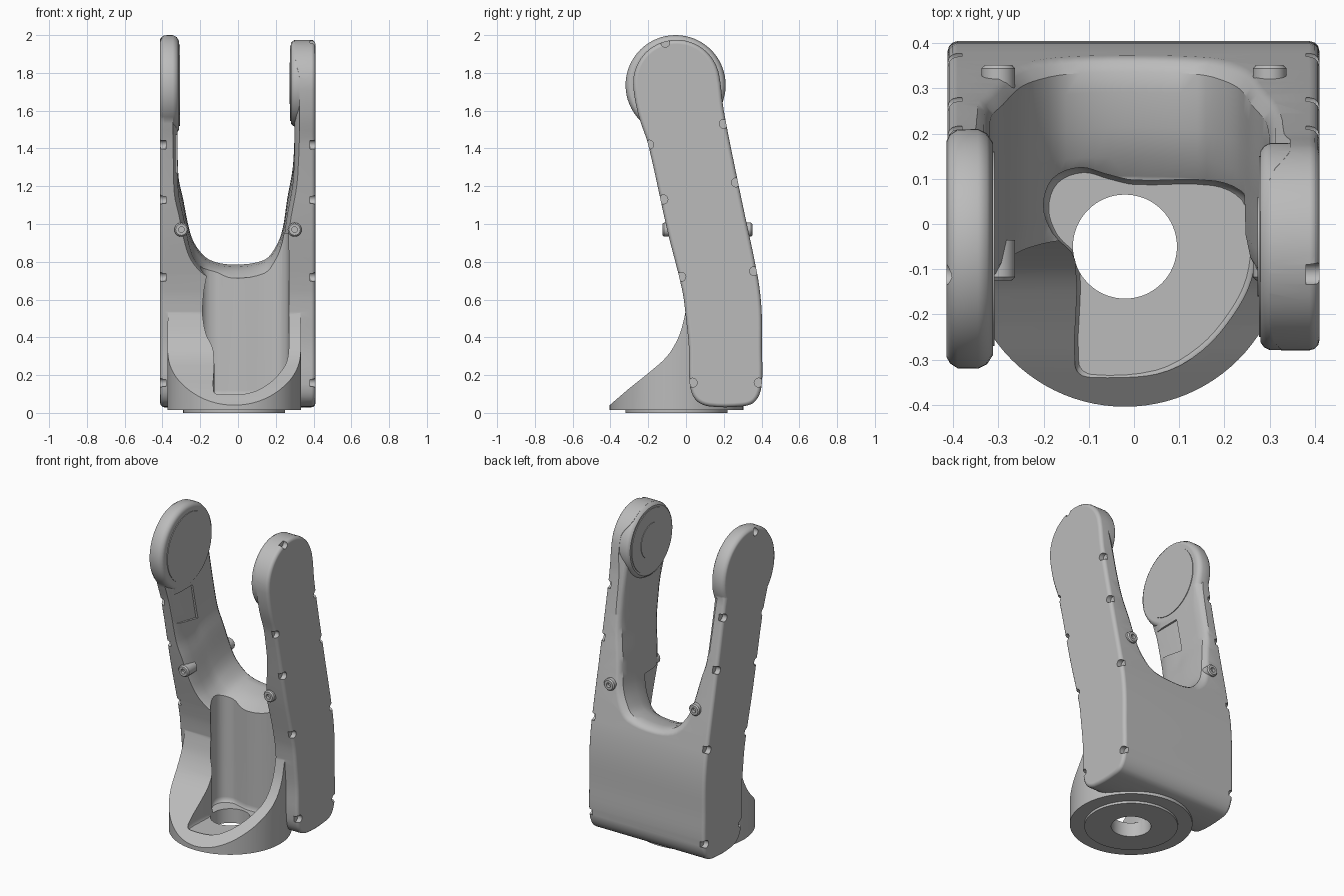
import bpy, bmesh, math
from mathutils import Vector
from mathutils.geometry import interpolate_bezier

cube = bpy.data.objects.get("Cube")
if cube:
    bpy.data.objects.remove(cube, do_unlink=True)

grey = bpy.data.materials.new("light grey")
grey.use_nodes = True
tone = (0.5, 0.5, 0.5, 1)
grey.diffuse_color = tone
grey.node_tree.nodes["Principled BSDF"].inputs["Base Color"].default_value = tone


def smooth_path(points, closed=True, steps=5):
    """Smooth 2D curve through the points."""
    p = [Vector((a, b, 0)) for a, b in points]
    n = len(p)
    tangents = []
    for i in range(n):
        before = p[i - 1] if closed or i else p[0]
        after = p[(i + 1) % n] if closed else p[min(i + 1, n - 1)]
        tangents.append((after - before).normalized())
    out = []
    for i in range(n if closed else n - 1):
        j = (i + 1) % n
        h = (p[j] - p[i]).length / 3
        out += interpolate_bezier(p[i], p[i] + tangents[i] * h,
                                  p[j] - tangents[j] * h, p[j], steps)[:-1]
    if not closed:
        out.append(p[-1])
    return [(v.x, v.y) for v in out]


def loft(name, sections, bevel=0):
    """Closed solid through sections of equal point count."""
    bm = bmesh.new()
    rows = [[bm.verts.new(p) for p in s] for s in sections]
    n = len(rows[0])
    caps = [bm.faces.new(rows[0]), bm.faces.new(rows[-1])]
    for a, b in zip(rows, rows[1:]):
        for i in range(n):
            j = (i + 1) % n
            bm.faces.new((a[i], a[j], b[j], b[i]))
    bmesh.ops.recalc_face_normals(bm, faces=bm.faces)
    if bevel:
        edges = list({e for f in caps for e in f.edges})
        bmesh.ops.bevel(bm, geom=edges, offset=bevel, segments=3,
                        profile=0.5, affect='EDGES', clamp_overlap=True)
    mesh = bpy.data.meshes.new(name)
    bm.to_mesh(mesh)
    bm.free()
    ob = bpy.data.objects.new(name, mesh)
    bpy.context.collection.objects.link(ob)
    return ob


def extrude_x(name, profile, x0, x1, bevel=0):
    return loft(name, [[(x, y, z) for y, z in profile] for x in (x0, x1)], bevel)


def turned(name, axis, centre, steps, sides=64):
    """Round part along an axis; steps are (position, radius)."""
    sections = []
    for pos, r in steps:
        ring = []
        for i in range(sides):
            t = math.tau * i / sides
            a, b = centre[0] + r * math.cos(t), centre[1] + r * math.sin(t)
            ring.append({'x': (pos, a, b), 'y': (a, pos, b), 'z': (a, b, pos)}[axis])
        sections.append(ring)
    return loft(name, sections)


def combine(target, tool, operation):
    mod = target.modifiers.new(operation, 'BOOLEAN')
    mod.operation = operation
    mod.solver = 'EXACT'
    mod.object = tool
    bpy.context.view_layer.objects.active = target
    bpy.ops.object.modifier_apply(modifier=mod.name)
    bpy.data.objects.remove(tool, do_unlink=True)


# Leaning body, as a side profile with a rounded head
head = [(-0.05 + 0.23 * math.cos(t), 1.745 + 0.23 * math.sin(t))
        for t in [math.radians(12 + 22 * i) for i in range(9)]]
outline = [(0.12, 0.035), (0.3, 0.035), (0.365, 0.06), (0.4, 0.14), (0.402, 0.35),
           (0.4, 0.55), (0.38, 0.72), (0.29, 1.15), (0.2, 1.6)] + head + [
           (-0.25, 1.57), (-0.2, 1.42), (-0.1, 0.97), (-0.02, 0.65), (0, 0.5),
           (0.015, 0.35), (0.02, 0.15), (0.05, 0.07)]
body = extrude_x("fork_body", smooth_path(outline), -0.412, 0.41, 0.022)

# U-shaped gap between the arms, flared at both faces
gap = [(-0.32, 1.45), (-0.315, 1.25), (-0.29, 1.13), (-0.255, 0.96), (-0.22, 0.88),
       (-0.15, 0.81), (-0.02, 0.785), (0.14, 0.81), (0.2, 0.88), (0.235, 0.97),
       (0.26, 1.13), (0.29, 1.3), (0.3, 1.48)]
gap = [(-0.32, 2.3)] + smooth_path(gap, closed=False) + [(0.3, 2.3)]
flare = [(-0.6, 0.03, -0.09), (-0.03, 0.025, -0.09), (0.0, 0.01, -0.088),
         (0.05, 0, -0.085), (0.13, 0, -0.07), (0.18, 0, -0.035), (0.25, 0, -0.012),
         (0.33, 0, 0), (0.375, 0, 0), (0.395, 0.012, -0.015), (0.42, 0.045, -0.05),
         (0.6, 0.05, -0.055)]
sections = []
for y, wide, drop in flare:
    row = []
    for x, z in gap:
        z += drop
        x += math.copysign(wide, x + 0.02) * min(1, abs(x + 0.02) / 0.2)
        row.append((x, y - 0.21 * (z - 0.6), z))
    sections.append(row)
combine(body, loft("gap_cutter", sections), 'DIFFERENCE')

# Round collar at the foot, sliced by a sweeping slope
mid = (-0.02, -0.05)
collar = turned("collar", 'z', mid, [(0.015, 0.354), (0.7, 0.354)], 96)
slope = smooth_path([(-0.405, 0.04), (-0.3, 0.13), (-0.2, 0.21), (-0.1, 0.3),
                     (-0.04, 0.4), (-0.01, 0.5), (0.005, 0.58)], closed=False)
slope = [(-0.45, -0.1), (-0.45, 0.03)] + slope + [(0.25, 0.58), (0.35, 0.3), (0.35, -0.1)]
combine(collar, extrude_x("slope_cutter", slope, -0.6, 0.6), 'INTERSECT')
combine(body, collar, 'UNION')
combine(body, turned("foot", 'z', mid, [(0, 0.27), (0.05, 0.27)]), 'UNION')

# Pocket in the front and the hole through its floor
pocket = smooth_path([(-0.13, -0.32), (-0.13, -0.08), (-0.18, -0.02), (-0.2, 0.04),
                      (-0.18, 0.1), (-0.12, 0.125), (-0.06, 0.11), (0, 0.097),
                      (0.18, 0.095), (0.25, 0.06), (0.27, -0.02), (0.26, -0.12),
                      (0.22, -0.2), (0.15, -0.28), (0.05, -0.335), (-0.1, -0.345)])
rows = []
for z, shrink in ((0.09, 0.95), (0.1, 0.985), (0.12, 1), (0.95, 1)):
    rows.append([(0.03 + (x - 0.03) * shrink, -0.1 + (y + 0.1) * shrink, z)
                 for x, y in pocket])
combine(body, loft("pocket_cutter", rows), 'DIFFERENCE')
combine(body, turned("hole_cutter", 'z', mid, [(-0.1, 0.115), (0.3, 0.115)]), 'DIFFERENCE')

# Bearing heads at the arm tips
left_axis, right_axis = (-0.05, 1.745), (-0.055, 1.735)
combine(body, turned("right_head", 'x', right_axis,
        [(-0.414, 0.24), (-0.407, 0.253), (-0.39, 0.264), (-0.345, 0.265),
         (-0.325, 0.255), (-0.312, 0.235)]), 'UNION')
combine(body, turned("left_head", 'x', left_axis,
        [(0.28, 0.212), (0.287, 0.222), (0.3, 0.229), (0.38, 0.229)]), 'UNION')

# Shallow slot under the right bearing
slot = [(-0.17, 1.28), (0.05, 1.24), (0.0, 1.47), (-0.21, 1.47)]
combine(body, extrude_x("slot_cutter", slot, -0.332, -0.25), 'DIFFERENCE')

# Clip notches along the outer edges of both sides
clips = [(-0.11, 1.96), (0.2, 1.53), (-0.195, 1.42), (0.265, 1.22), (-0.12, 1.13),
         (0.36, 0.75), (-0.025, 0.72), (0.035, 0.16), (0.385, 0.16)]
for spot in clips:
    for x in (-0.43, 0.43):
        inner = math.copysign(0.38, x)
        combine(body, turned("clip_cutter", 'x', spot, [(inner, 0.024), (x, 0.024)], 16),
                'DIFFERENCE')

parts = [body]

# Thin bearing plates on the inner faces
parts.append(turned("right_bearing_plate", 'x', right_axis, [(-0.315, 0.215), (-0.308, 0.215)]))
parts.append(turned("left_bearing_plate", 'x', left_axis, [(0.282, 0.2), (0.276, 0.2)]))
parts.append(turned("left_bearing_centre", 'x', left_axis, [(0.278, 0.11), (0.273, 0.11)]))

# Screw bosses, front and back
for side, x in (("right", -0.3), ("left", 0.3)):
    for face, y, d in (("front", -0.125, 1), ("back", 0.352, -1)):
        parts.append(turned(f"{side}_{face}_screw", 'y', (x, 0.97),
                     [(y + d * 0.09, 0.037), (y + d * 0.008, 0.037), (y, 0.03),
                      (y, 0.015), (y + d * 0.02, 0.015)], 20))

# Colour and shading
for ob in parts:
    ob.data.materials.clear()
    ob.data.materials.append(grey)
    bpy.ops.object.select_all(action='DESELECT')
    ob.select_set(True)
    bpy.context.view_layer.objects.active = ob
    bpy.ops.object.shade_smooth_by_angle(angle=math.radians(35))
weighted = body.modifiers.new("even_normals", 'WEIGHTED_NORMAL')
weighted.keep_sharp = True
